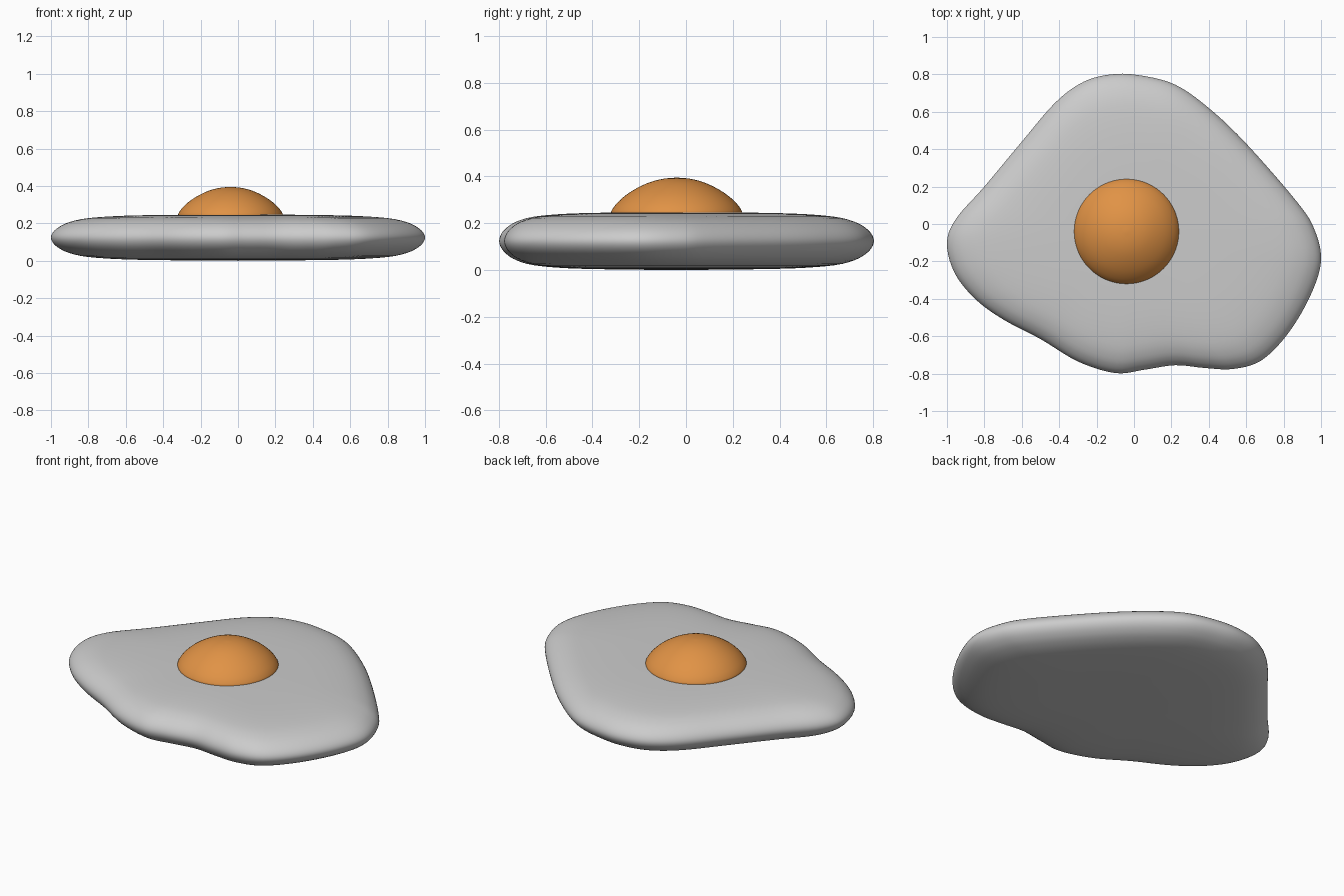
import bpy, bmesh
from math import sin, cos, tau
from mathutils import Vector

if "Cube" in bpy.data.objects:
    bpy.data.objects.remove(bpy.data.objects["Cube"])


def spline(points, steps, closed):
    """Catmull-Rom curve through 2D points."""
    p = [Vector(q) for q in points]
    n = len(p)
    out = []
    for i in range(n if closed else n - 1):
        if closed:
            a, b, c, d = (p[(i + k) % n] for k in (-1, 0, 1, 2))
        else:
            a, b, c, d = (p[min(max(i + k, 0), n - 1)] for k in (-1, 0, 1, 2))
        for s in range(steps):
            t = s / steps
            out.append(0.5 * (2 * b + (c - a) * t + (2 * a - 5 * b + 4 * c - d) * t * t
                              + (3 * b - a - 3 * c + d) * t ** 3))
    if not closed:
        out.append(p[-1])
    return out


def loft(name, outline, profile, centre):
    """Scale a closed outline about a centre along a (scale, z) profile; poles at both ends."""
    bm = bmesh.new()
    cx, cy = centre
    top = bm.verts.new((cx, cy, profile[0][1]))
    bottom = bm.verts.new((cx, cy, profile[-1][1]))
    rings = [[bm.verts.new((cx + (x - cx) * s, cy + (y - cy) * s, z)) for x, y in outline]
             for s, z in profile[1:-1]]
    n = len(outline)
    for i in range(n):
        j = (i + 1) % n
        bm.faces.new((top, rings[0][i], rings[0][j]))
        bm.faces.new((bottom, rings[-1][j], rings[-1][i]))
        for a, b in zip(rings, rings[1:]):
            bm.faces.new((a[i], b[i], b[j], a[j]))
    bmesh.ops.recalc_face_normals(bm, faces=bm.faces)
    for f in bm.faces:
        f.smooth = True
    mesh = bpy.data.meshes.new(name)
    bm.to_mesh(mesh)
    bm.free()
    obj = bpy.data.objects.new(name, mesh)
    bpy.context.collection.objects.link(obj)
    return obj


# Egg white: wobbly outline with a rounded, symmetric edge
outline = [(1.0, -0.2), (0.965, -0.03), (0.87, 0.12), (0.6, 0.43), (0.4, 0.62), (0.22, 0.745),
           (0.03, 0.795), (-0.12, 0.8), (-0.27, 0.76), (-0.42, 0.65), (-0.6, 0.44), (-0.8, 0.2),
           (-0.95, 0.03), (-1.0, -0.1), (-0.96, -0.26), (-0.85, -0.4), (-0.7, -0.51),
           (-0.5, -0.615), (-0.3, -0.735), (-0.1, -0.797), (0.05, -0.78), (0.22, -0.755),
           (0.38, -0.77), (0.53, -0.775), (0.68, -0.73), (0.82, -0.59), (0.94, -0.39)]
half = [(0, 0.124), (0.3, 0.122), (0.6, 0.117), (0.8, 0.104), (0.9, 0.083),
        (0.955, 0.058), (0.988, 0.03)]
MID = 0.124
edge = ([(s, MID + h) for s, h in half] + [(1, MID)]
        + [(s, MID - h) for s, h in reversed(half)])
loft("egg_white", spline(outline, 5, True), spline(edge, 3, False), (0, -0.05))

# Yolk: shallow dome with a tucked-in lower rim
C, R = (-0.04, -0.04), 0.28
circle = [(C[0] + R * cos(tau * i / 72), C[1] + R * sin(tau * i / 72)) for i in range(72)]
dome = [(0, 0.395), (0.2, 0.39), (0.4, 0.376), (0.6, 0.351), (0.78, 0.319), (0.91, 0.286),
        (0.98, 0.26), (1.0, 0.243), (0.96, 0.22), (0.5, 0.2), (0, 0.2)]
yolk = loft("yolk", circle, spline(dome, 3, False), C)
mat = bpy.data.materials.new("yolk_orange")
mat.diffuse_color = (0.75, 0.29, 0.06, 1)
mat.use_nodes = True
mat.node_tree.nodes["Principled BSDF"].inputs["Base Color"].default_value = mat.diffuse_color
yolk.data.materials.append(mat)
